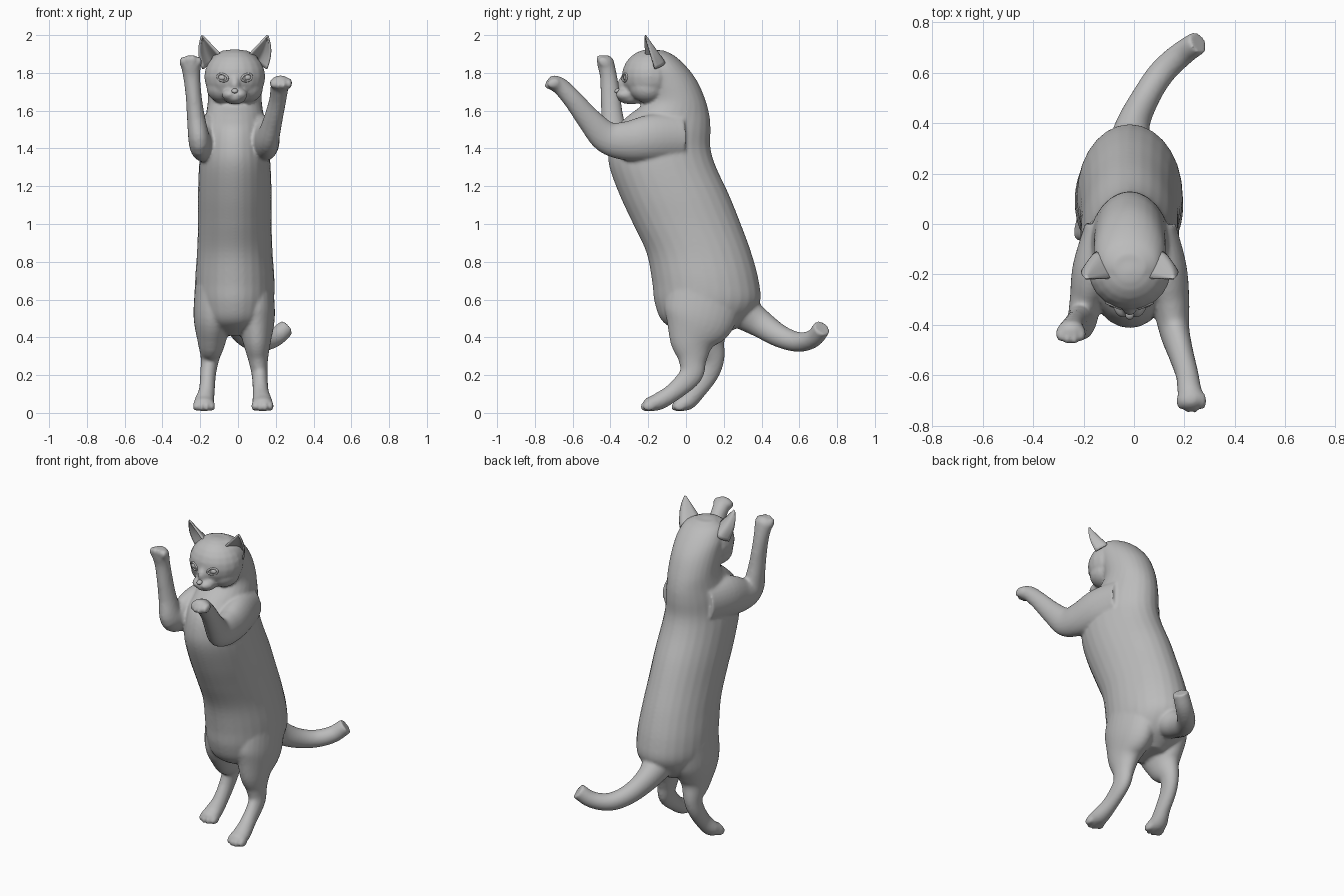
import bpy, bmesh, math
from mathutils import Vector, Matrix

cube = bpy.data.objects.get("Cube")
if cube:
    bpy.data.objects.remove(cube)

MID = -0.017  # x of the body's own centre line

grey = bpy.data.materials.new("plain grey")
grey.use_nodes = True
grey.diffuse_color = (0.5, 0.5, 0.5, 1)
grey.node_tree.nodes["Principled BSDF"].inputs["Base Color"].default_value = grey.diffuse_color


def finish(name, bm):
    """Turn a bmesh into a smooth shaded grey object."""
    bmesh.ops.recalc_face_normals(bm, faces=bm.faces)
    for f in bm.faces:
        f.smooth = True
    mesh = bpy.data.meshes.new(name)
    bm.to_mesh(mesh)
    bm.free()
    mesh.materials.append(grey)
    obj = bpy.data.objects.new(name, mesh)
    bpy.context.collection.objects.link(obj)
    return obj


def spline(rows, steps=5):
    """Smooth curve through rows of numbers."""
    rows = [Vector(r) for r in rows]
    pts = [rows[0] * 2 - rows[1]] + rows + [rows[-1] * 2 - rows[-2]]
    out = []
    for a, b, c, d in zip(pts, pts[1:], pts[2:], pts[3:]):
        for i in range(steps):
            t = i / steps
            out.append((b * 2 + (c - a) * t + (a * 2 - b * 5 + c * 4 - d) * t ** 2
                        + (b * 3 - a - c * 3 + d) * t ** 3) / 2)
    return out + [rows[-1]]


def ring(centre, side, depth, n=28):
    angles = [math.tau * i / n for i in range(n)]
    return [centre + side * math.cos(a) + depth * math.sin(a) for a in angles]


def skin(bm, rings):
    """Bridge a list of point rings and cap both ends."""
    loops = [[bm.verts.new(p) for p in points] for points in rings]
    for lo, hi in zip(loops, loops[1:]):
        for i in range(len(lo)):
            bm.faces.new((lo[i - 1], lo[i], hi[i], hi[i - 1]))
    bm.faces.new(loops[0])
    bm.faces.new(loops[-1])


def limb(bm, rows, round_end=True):
    """Tube through rows of x, y, z, side radius, depth radius."""
    pts = spline(rows)
    spots = [Vector(p[:3]) for p in pts]
    rings = []
    for i, (p, spot) in enumerate(zip(pts, spots)):
        t = (spots[min(i + 1, len(pts) - 1)] - spots[max(i - 1, 0)]).normalized()
        side = Vector((1, 0, 0))
        side = (side - t * side.dot(t)).normalized()
        depth = t.cross(side)
        rings.append(ring(spot, side * p[3], depth * p[4]))
    if round_end:
        for k in (0.35, 0.7, 0.95):
            r = math.sqrt(1 - k * k)
            rings.append(ring(spot + t * k * p[4], side * p[3] * r, depth * p[4] * r))
    skin(bm, rings)


def blob(bm, centre, size, tilt=0):
    m = Matrix.Translation(centre) @ Matrix.Rotation(tilt, 4, 'X') @ Matrix.Diagonal((*size, 1))
    bmesh.ops.create_uvsphere(bm, u_segments=20, v_segments=12, radius=1, matrix=m)


def toes(bm, centre, tilt):
    """Four toes in a shallow arc across the end of a paw."""
    forward = Matrix.Rotation(tilt, 3, 'X') @ Vector((0, -1, 0))
    for k in (-1.5, -0.5, 0.5, 1.5):
        spot = Vector(centre) + Vector((k * 0.028, 0, 0)) - forward * 0.014 * (abs(k) - 0.5)
        blob(bm, spot, (0.017, 0.035, 0.026), tilt)


bm = bmesh.new()

# Trunk and neck: height, front y, back y, half width
trunk = [(0.41, 0.0, 0.2, 0.08), (0.48, -0.12, 0.31, 0.17), (0.58, -0.165, 0.39, 0.205),
         (0.7, -0.18, 0.385, 0.21), (0.85, -0.21, 0.345, 0.2), (1.0, -0.28, 0.29, 0.195),
         (1.15, -0.35, 0.23, 0.195), (1.3, -0.405, 0.16, 0.19), (1.4, -0.41, 0.13, 0.18),
         (1.5, -0.38, 0.13, 0.17), (1.57, -0.31, 0.125, 0.155), (1.65, -0.22, 0.105, 0.143),
         (1.75, -0.24, 0.063, 0.143), (1.83, -0.26, 0.005, 0.14), (1.89, -0.25, -0.06, 0.115),
         (1.92, -0.22, -0.12, 0.06)]
skin(bm, [ring(Vector((MID, (f + b) / 2, z)), Vector((w, 0, 0)), Vector((0, (b - f) / 2, 0)))
          for z, f, b, w in spline(trunk)])

# Head, muzzle, nose bridge and chin
blob(bm, (MID, -0.19, 1.78), (0.162, 0.15, 0.146))
blob(bm, (MID, -0.31, 1.73), (0.035, 0.05, 0.06), 0.5)
blob(bm, (MID, -0.29, 1.668), (0.06, 0.075, 0.034))
for s in (-1, 1):
    blob(bm, (MID + s * 0.026, -0.315, 1.685), (0.042, 0.057, 0.033))
    blob(bm, (MID + s * 0.06, -0.2, 1.72), (0.09, 0.1, 0.08))

# Raised front legs
limb(bm, [(0.07, -0.03, 1.46, 0.1, 0.13), (0.12, -0.18, 1.455, 0.09, 0.125),
          (0.145, -0.31, 1.44, 0.075, 0.105), (0.16, -0.42, 1.46, 0.06, 0.085),
          (0.185, -0.51, 1.55, 0.05, 0.065), (0.21, -0.595, 1.655, 0.045, 0.052),
          (0.22, -0.66, 1.725, 0.048, 0.046), (0.228, -0.695, 1.745, 0.055, 0.042)])
toes(bm, (0.228, -0.715, 1.74), 0.35)
limb(bm, [(-0.1, -0.03, 1.46, 0.1, 0.13), (-0.16, -0.18, 1.455, 0.085, 0.125),
          (-0.19, -0.3, 1.43, 0.065, 0.1), (-0.205, -0.375, 1.45, 0.058, 0.085),
          (-0.222, -0.39, 1.56, 0.048, 0.06), (-0.235, -0.4, 1.68, 0.042, 0.052),
          (-0.245, -0.41, 1.78, 0.045, 0.045), (-0.25, -0.425, 1.85, 0.055, 0.045)])
toes(bm, (-0.25, -0.445, 1.865), -0.7)

# Hind legs
limb(bm, [(0.085, 0.1, 0.65, 0.105, 0.2), (0.095, 0.07, 0.5, 0.1, 0.19),
          (0.1, 0.035, 0.38, 0.075, 0.125), (0.107, 0.035, 0.28, 0.052, 0.075),
          (0.115, 0.025, 0.2, 0.042, 0.062), (0.12, -0.06, 0.115, 0.042, 0.048),
          (0.128, -0.14, 0.063, 0.052, 0.046), (0.13, -0.19, 0.046, 0.056, 0.038)])
toes(bm, (0.13, -0.208, 0.034), 0.15)
limb(bm, [(-0.125, 0.1, 0.65, 0.105, 0.2), (-0.135, 0.09, 0.5, 0.1, 0.18),
          (-0.14, 0.105, 0.38, 0.075, 0.115), (-0.148, 0.14, 0.29, 0.05, 0.065),
          (-0.158, 0.12, 0.21, 0.042, 0.055), (-0.165, 0.06, 0.12, 0.042, 0.048),
          (-0.178, 0.01, 0.063, 0.052, 0.046), (-0.18, -0.03, 0.046, 0.056, 0.038)])
toes(bm, (-0.18, -0.045, 0.034), 0.15)

# Tail with a flat cut end
limb(bm, [(MID, 0.28, 0.55, 0.1, 0.1), (-0.005, 0.39, 0.475, 0.068, 0.075),
          (0.045, 0.5, 0.405, 0.056, 0.06), (0.11, 0.6, 0.375, 0.053, 0.052),
          (0.19, 0.675, 0.395, 0.05, 0.048), (0.255, 0.72, 0.45, 0.046, 0.046)], False)

# Fuse the overlapping forms into one soft skin
body = finish("body", bm)
fuse = body.modifiers.new("fuse", 'REMESH')
fuse.mode = 'VOXEL'
fuse.voxel_size = 0.009
fuse.use_smooth_shade = True
soften = body.modifiers.new("soften", 'SMOOTH')
soften.factor = 0.5
soften.iterations = 5

for s, word in ((-1, "right"), (1, "left")):
    # Ear: a curved triangular shell, open to the front
    inner, outer, tip = [Vector((MID + s * x, y, z)) for x, y, z in
                         ((0.075, -0.215, 1.895), (0.168, -0.165, 1.82), (0.174, -0.218, 2.0))]
    bm = bmesh.new()
    cols, rows = 10, 10
    grid = []
    for j in range(rows + 1):
        v = 0.97 * j / rows
        line = []
        for i in range(cols + 1):
            u = i / cols
            bow = math.sin(math.pi * u)
            p = inner.lerp(outer, u).lerp(tip, v)
            p += Vector((s * 0.018 * u * math.sin(math.pi * v), 0.075 * bow * (1 - v), 0))
            line.append(bm.verts.new(p))
        grid.append(line)
    for lo, hi in zip(grid, grid[1:]):
        for i in range(cols):
            bm.faces.new((lo[i], lo[i + 1], hi[i + 1], hi[i]))
    ear = finish(word + "_ear", bm)
    shell = ear.modifiers.new("thickness", 'SOLIDIFY')
    shell.thickness = 0.01
    shell.offset = 0

    # Eye: an almond eyeball inside a raised lid
    bm = bmesh.new()
    blob(bm, (MID + s * 0.064, -0.317, 1.775), (0.022, 0.014, 0.016))
    finish(word + "_eye", bm)
    bm = bmesh.new()
    lid = []
    for k in range(24):
        a = math.tau * k / 24
        out = Vector((math.cos(a), 0, math.sin(a)))
        spot = Vector((MID + s * 0.064 + out.x * 0.027, -0.322 + s * out.x * 0.011,
                       1.775 + out.z * 0.019 + s * out.x * 0.005))
        lid.append([bm.verts.new(p) for p in ring(spot, out * 0.006, Vector((0, 0.008, 0)), 8)])
    for k in range(24):
        for i in range(8):
            bm.faces.new((lid[k - 1][i - 1], lid[k - 1][i], lid[k][i], lid[k][i - 1]))
    finish(word + "_eyelid", bm)

# Nose tip
bm = bmesh.new()
blob(bm, (MID, -0.362, 1.705), (0.017, 0.018, 0.012), 0.4)
finish("nose", bm)
